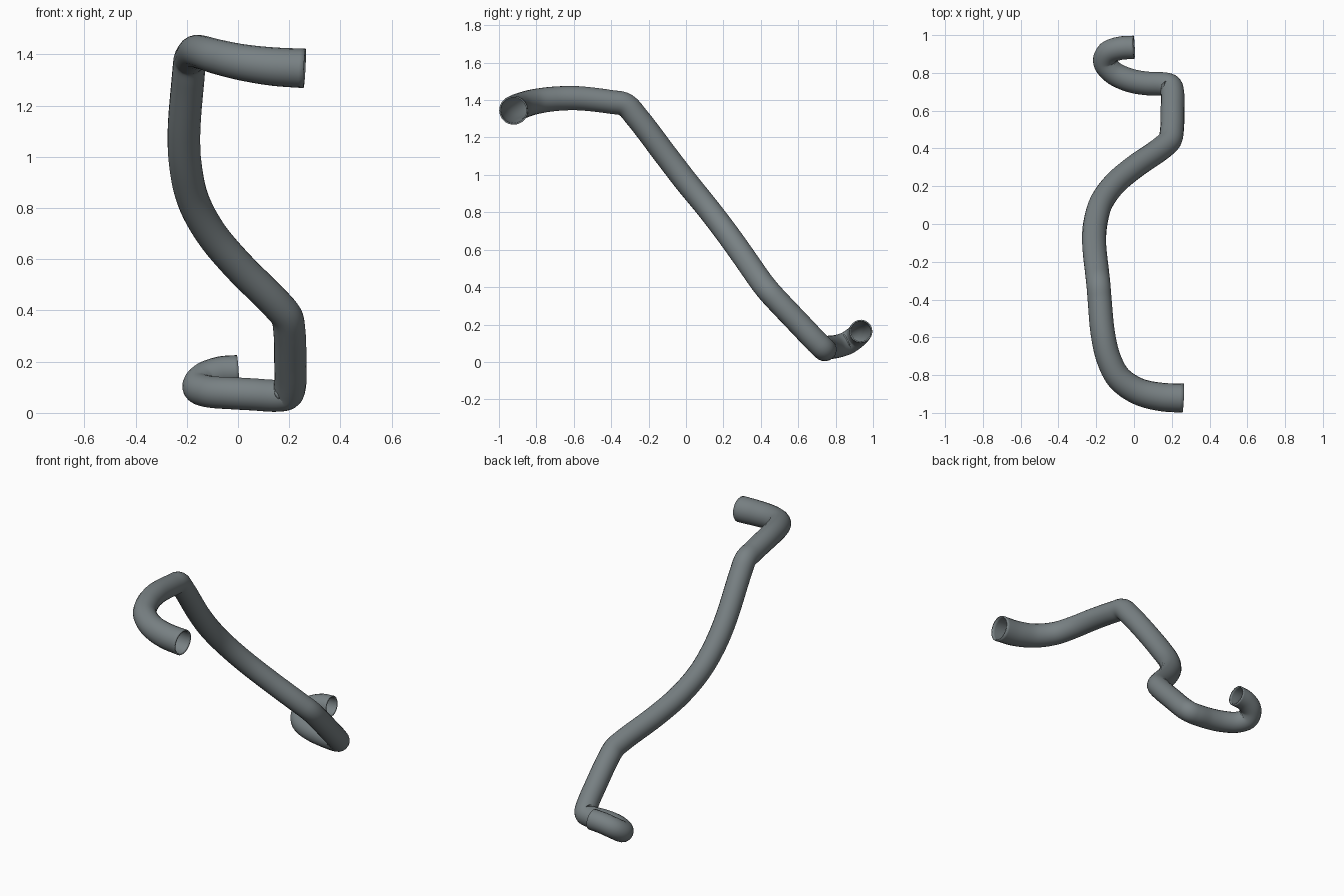
import bpy
from mathutils import Vector

if "Cube" in bpy.data.objects:
    bpy.data.objects.remove(bpy.data.objects["Cube"])

# Centre line of the hose: x, y, z, radius
PATH = [
    (0.26, -0.922, 1.345, 0.077), (0.14, -0.915, 1.352, 0.075),
    (0.02, -0.885, 1.368, 0.071), (-0.08, -0.815, 1.390, 0.068),
    (-0.135, -0.71, 1.406, 0.066), (-0.165, -0.58, 1.410, 0.065),
    (-0.182, -0.40, 1.390, 0.064), (-0.188, -0.325, 1.375, 0.064),
    (-0.195, -0.26, 1.305, 0.064), (-0.211, -0.10, 1.095, 0.064),
    (-0.205, 0.00, 0.965, 0.064), (-0.175, 0.11, 0.83, 0.063),
    (-0.105, 0.21, 0.70, 0.063), (0.00, 0.30, 0.575, 0.063),
    (0.15, 0.405, 0.425, 0.063), (0.19, 0.445, 0.375, 0.063),
    (0.201, 0.50, 0.315, 0.063), (0.204, 0.60, 0.21, 0.063),
    (0.203, 0.695, 0.11, 0.063), (0.19, 0.732, 0.074, 0.063),
    (0.15, 0.741, 0.067, 0.063), (0.06, 0.745, 0.072, 0.063),
    (-0.03, 0.763, 0.077, 0.063), (-0.115, 0.805, 0.083, 0.062),
    (-0.155, 0.86, 0.100, 0.062), (-0.135, 0.908, 0.133, 0.062),
    (-0.07, 0.931, 0.158, 0.062), (0.0, 0.935, 0.164, 0.062),
]


def smooth_path(pts, steps=6):
    """Centripetal Catmull-Rom through the points."""
    p = [Vector(q) for q in pts]
    p = [2 * p[0] - p[1]] + p + [2 * p[-1] - p[-2]]
    out = []
    for a, b, c, d in zip(p, p[1:], p[2:], p[3:]):
        t1 = (b - a).length ** 0.5
        t2 = t1 + (c - b).length ** 0.5
        t3 = t2 + (d - c).length ** 0.5
        for i in range(steps):
            t = t1 + (t2 - t1) * i / steps
            a1 = a.lerp(b, t / t1)
            a2 = b.lerp(c, (t - t1) / (t2 - t1))
            a3 = c.lerp(d, (t - t2) / (t3 - t2))
            b1 = a1.lerp(a2, t / t2)
            b2 = a2.lerp(a3, (t - t1) / (t3 - t1))
            out.append(b1.lerp(b2, (t - t1) / (t2 - t1)))
    return out + [p[-2]]


# Swept tube, flared towards the upper end
curve = bpy.data.curves.new("hose", "CURVE")
curve.dimensions = "3D"
curve.bevel_depth = 1.0
curve.bevel_resolution = 8
curve.use_fill_caps = False
points = smooth_path(PATH)
spline = curve.splines.new("POLY")
spline.points.add(len(points) - 1)
for sp, q in zip(spline.points, points):
    sp.co = (q[0], q[1], q[2], 1)
    sp.radius = q[3]
spline.use_smooth = True
hose = bpy.data.objects.new("hose", curve)
bpy.context.collection.objects.link(hose)

# Grey rubber colour
grey = bpy.data.materials.new("slate grey")
grey.diffuse_color = (0.19, 0.22, 0.23, 1)
grey.use_nodes = True
grey.node_tree.nodes["Principled BSDF"].inputs["Base Color"].default_value = grey.diffuse_color
curve.materials.append(grey)

# Turn into a mesh with a thin wall and open ends
bpy.context.view_layer.objects.active = hose
hose.select_set(True)
bpy.ops.object.convert(target="MESH")
hose = bpy.context.object
wall = hose.modifiers.new("wall", "SOLIDIFY")
wall.thickness = 0.008
wall.offset = -1
bpy.ops.object.shade_smooth_by_angle(angle=0.8)
